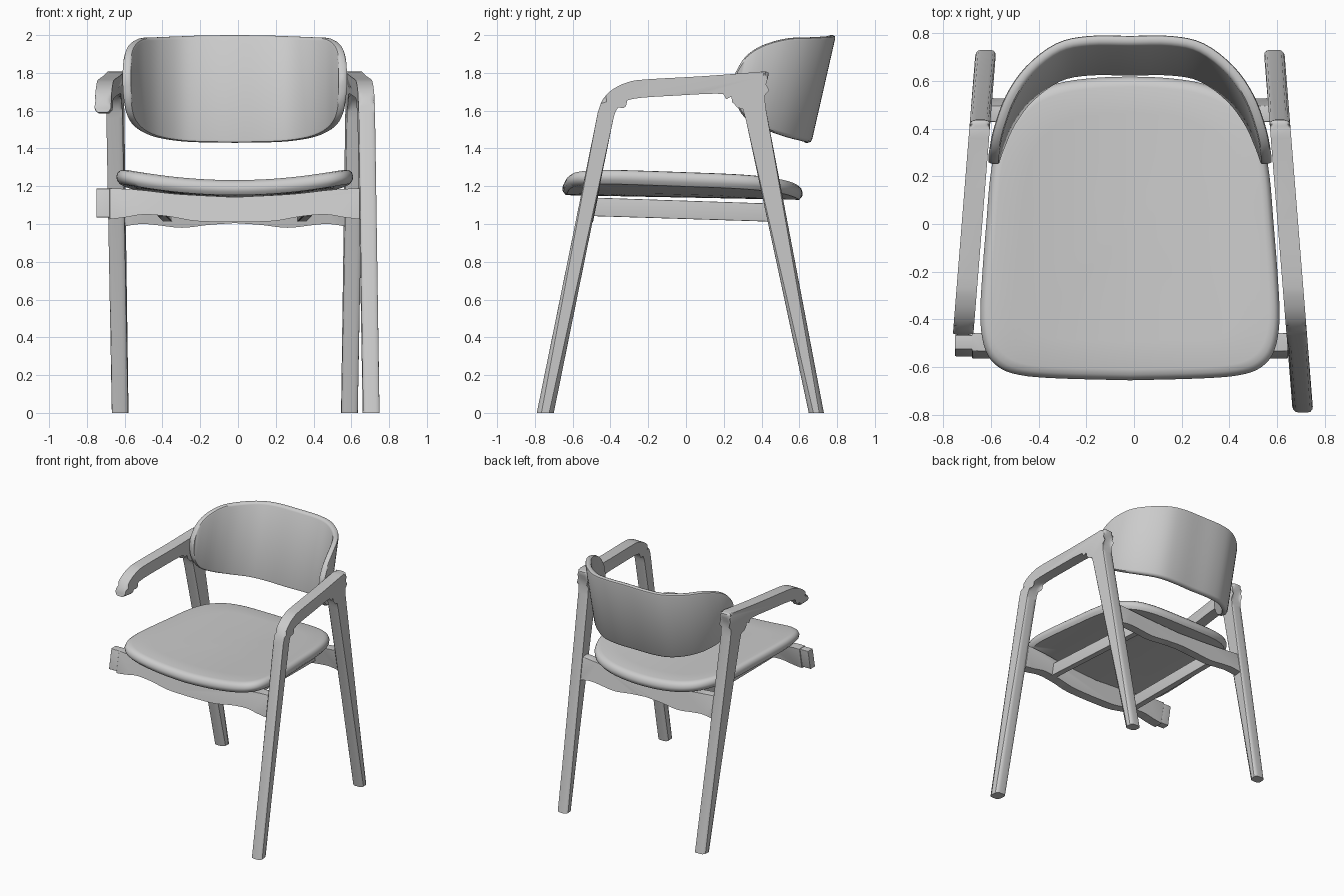
import bpy, bmesh, math
from mathutils import Vector

if "Cube" in bpy.data.objects:
    bpy.data.objects.remove(bpy.data.objects["Cube"])

CX = -0.017  # the symmetry plane of the chair

wood = bpy.data.materials.new("pale_grey_wood")
wood.use_nodes = True
wood.diffuse_color = (0.6, 0.6, 0.6, 1)
wood.node_tree.nodes["Principled BSDF"].inputs["Base Color"].default_value = (0.6, 0.6, 0.6, 1)


def finish(name, bm):
    bmesh.ops.recalc_face_normals(bm, faces=bm.faces)
    mesh = bpy.data.meshes.new(name)
    bm.to_mesh(mesh)
    bm.free()
    mesh.materials.append(wood)
    obj = bpy.data.objects.new(name, mesh)
    bpy.context.collection.objects.link(obj)
    bpy.ops.object.select_all(action="DESELECT")
    obj.select_set(True)
    bpy.context.view_layer.objects.active = obj
    bpy.ops.object.shade_smooth_by_angle(angle=math.radians(40))
    return obj


def smooth(points, steps=4):
    """Catmull-Rom curve through points of any dimension."""
    pts = [Vector(p) for p in points]
    pts = [2 * pts[0] - pts[1]] + pts + [2 * pts[-1] - pts[-2]]
    out = []
    for a, b, c, d in zip(pts, pts[1:], pts[2:], pts[3:]):
        for i in range(steps):
            t = i / steps
            out.append(0.5 * (2 * b + (c - a) * t + (2 * a - 5 * b + 4 * c - d) * t * t
                              + (3 * b - a - 3 * c + d) * t ** 3))
    return out + [pts[-2]]


def mirrored(half):
    """Extend a half profile that starts on the centre line to -x."""
    flip = [Vector((-p[0], *p[1:])) for p in reversed(half[1:])]
    return flip + list(half)


def skin(bm, loops, cap=False):
    rows = [[bm.verts.new(p) for p in loop] for loop in loops]
    n = len(rows[0])
    for a, b in zip(rows, rows[1:]):
        for i in range(n):
            bm.faces.new((a[i], a[(i + 1) % n], b[(i + 1) % n], b[i]))
    if cap:
        bm.faces.new(rows[0])
        bm.faces.new(rows[-1])
    return rows


def prism(name, outline, half, place, bevel):
    """Extrude a 2D outline both ways and round its long edges."""
    bm = bmesh.new()
    rows = skin(bm, [[place(u, v, t) for u, v in outline] for t in (-half, half)], True)
    edges = []
    for row in rows:
        for a, b in zip(row, row[1:] + row[:1]):
            if max(a.co.z, b.co.z) > 0.01:
                edges.append(bm.edges.get((a, b)))
    bmesh.ops.bevel(bm, geom=edges, offset=bevel, segments=3, profile=0.5, affect="EDGES")
    return finish(name, bm)


# Side frames: legs and armrest in one planar outline, splayed to the front
arm_top = smooth([(-.467, 1.59), (-.44, 1.66), (-.385, 1.715), (-.31, 1.75), (-.22, 1.765),
                  (.1, 1.783), (.36, 1.803), (.42, 1.807), (.437, 1.79), (.417, 1.71), (.421, 1.62)], 3)
arm_under = smooth([(.315, 1.56), (.29, 1.63), (.24, 1.675), (.16, 1.69), (-.05, 1.68),
                    (-.25, 1.667), (-.33, 1.645), (-.37, 1.6), (-.386, 1.55)], 3)
back_foot = [(.73, 0), (.65, 0)]
front_foot = [(-.70, 0), (-.79, 0)]


def side_place(side):
    return lambda y, z, t: Vector((CX + side * (0.662 - 0.08 * y) + t, y, z))


prism("left_leg_and_arm_frame", arm_top + back_foot + arm_under + front_foot,
      0.043, side_place(1), 0.024)
# The right frame has no front leg; its arm stops after the bend
prism("right_back_leg_and_arm", arm_top + back_foot + arm_under[:-2],
      0.043, side_place(-1), 0.024)

# Seat: rings of a rounded outline, dished across the width
seat_half = smooth([(0, -.655), (.3, -.647), (.46, -.633), (.55, -.6), (.605, -.53), (.627, -.4),
                    (.618, -.2), (.602, 0), (.585, .2), (.555, .35), (.5, .46), (.42, .54),
                    (.3, .59), (.15, .612), (0, .618)])
seat_outline = seat_half + [Vector((-p.x, p.y)) for p in reversed(seat_half[1:-1])]
rings = [(0, 0), (.25, 0), (.5, 0), (.75, 0), (.93, 0), (.965, -.006), (.988, -.02), (1, -.042),
         (.995, -.062), (.97, -.08), (.75, -.08), (.5, -.08), (.25, -.08), (0, -.08)]


def seat_point(p, scale, drop):
    x, y = p.x * scale, p.y * scale
    return Vector((CX + x, y, 1.22 + 0.062 * (x / 0.6) ** 2 - 0.02 * y + drop))


bm = bmesh.new()
skin(bm, [[seat_point(p, s, d) for p in seat_outline] for s, d in rings])
bmesh.ops.remove_doubles(bm, verts=bm.verts, dist=0.0001)
finish("seat", bm)

# Backrest: curved shell, each column holds (x, y, top, bottom)
back_half = smooth([(0, .713, 2.0, 1.43), (.17, .713, 1.998, 1.432), (.3, .685, 1.993, 1.44),
                    (.42, .594, 1.988, 1.462), (.5, .48, 1.982, 1.50), (.548, .36, 1.945, 1.56),
                    (.567, .285, 1.885, 1.65), (.573, .25, 1.8, 1.755)])
path = mirrored(back_half)
loops = []
for i, (x, y, top, bottom) in enumerate(path):
    a, b = path[max(i - 1, 0)], path[min(i + 1, len(path) - 1)]
    inward = Vector((b[1] - a[1], a[0] - b[0])).normalized()
    h = 0.012 if i in (0, len(path) - 1) else 0.022
    e = min(0.016, (top - bottom) / 3)
    section = [(-h, bottom + e), (-h, top - e), (-.8 * h, top - .3 * e), (-.3 * h, top),
               (.3 * h, top), (.8 * h, top - .3 * e), (h, top - e), (h, bottom + e),
               (.8 * h, bottom + .3 * e), (.3 * h, bottom), (-.3 * h, bottom), (-.8 * h, bottom + .3 * e)]
    loops.append([Vector((CX + x + inward.x * t, y + inward.y * t + 0.228 * (z - 1.75), z))
                  for t, z in section])
bm = bmesh.new()
skin(bm, loops, True)
finish("backrest", bm)


# Front and rear rails: shaped boards leaning with the legs
def rail(name, under, over, y, lean, half):
    outline = mirrored(smooth(under)) + list(reversed(mirrored(smooth(over))))
    prism(name, outline, half, lambda x, z, t: Vector((CX + x, y + t + lean * (z - 1.1), z)), 0.006)


rail("front_rail", [(0, 1.01), (.2, 1.015), (.35, 1.04), (.48, 1.05), (.58, 1.035), (.662, 1.025)],
     [(0, 1.142), (.3, 1.158), (.5, 1.18), (.662, 1.19)], -.512, .2, .038)
rail("rear_rail", [(0, 1.005), (.14, .995), (.28, .98), (.42, .995), (.5, 1.0), (.6, .985)],
     [(0, 1.12), (.3, 1.135), (.6, 1.16)], .472, -.19, .034)

# Tenons at the ends of the front rail, and the bars under the seat
for side, word in ((-1, "right"), (1, "left")):
    x0, x1 = 0.65, 0.733
    prism(word + "_front_tenon", [(x0, 1.035), (x1, 1.035), (x1, 1.187), (x0, 1.187)], 0.03,
          lambda x, z, t: Vector((CX + side * x, -.512 + t + .2 * (z - 1.1), z)), 0.004)
    prism(word + "_seat_bar", [(-.5, 1.042), (.46, 1.012), (.46, 1.108), (-.5, 1.14)], 0.024,
          lambda y, z, t: Vector((CX + side * (.37 - .03 * y) + t, y, z)), 0.004)
